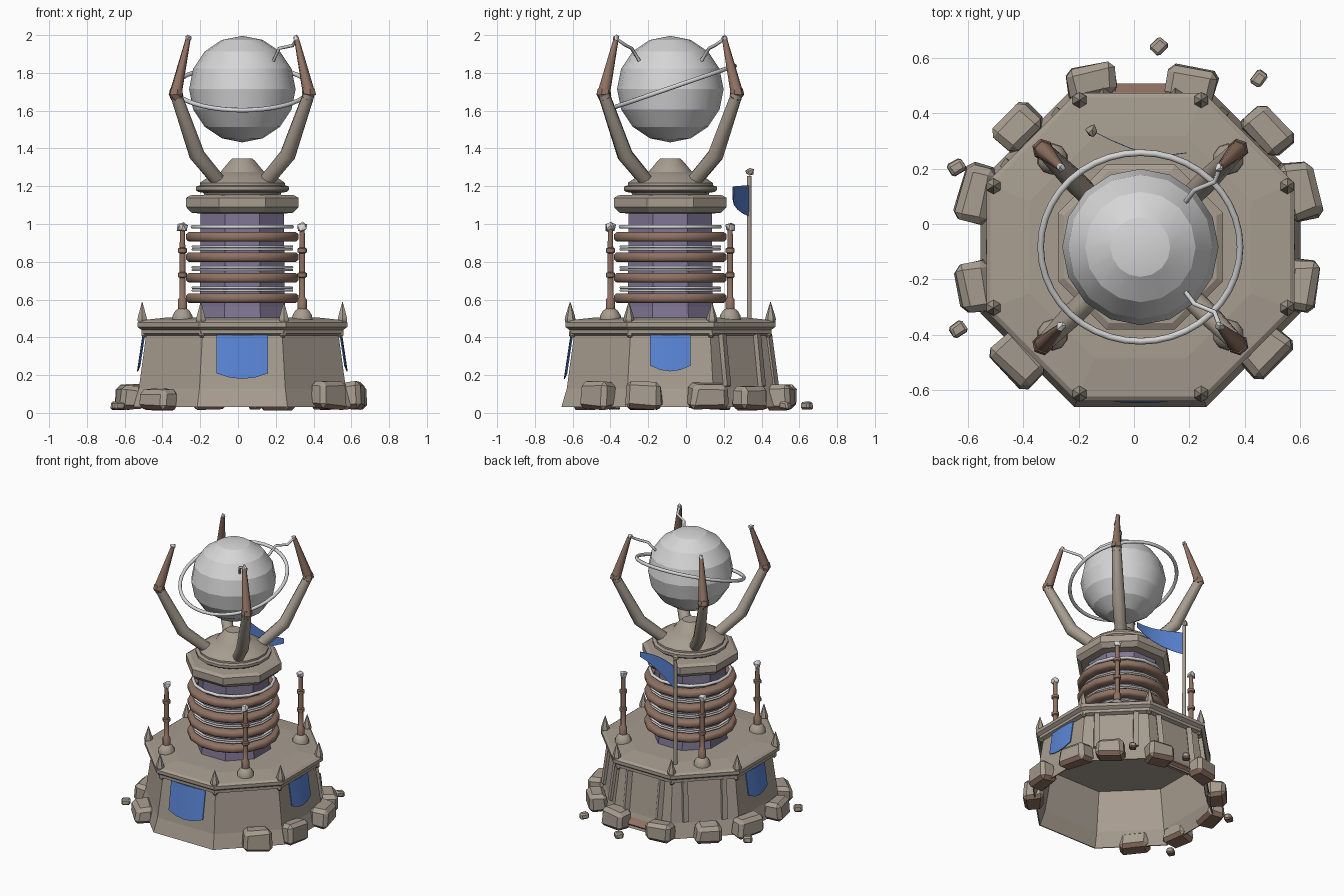
import bpy, bmesh, math, random
from mathutils import Vector, Matrix

if "Cube" in bpy.data.objects:
    bpy.data.objects.remove(bpy.data.objects["Cube"])

random.seed(4)
CX, CY = 0.023, -0.083          # tower axis


def material(name, rgb):
    m = bpy.data.materials.new(name)
    m.diffuse_color = (*rgb, 1)
    m.use_nodes = True
    m.node_tree.nodes["Principled BSDF"].inputs["Base Color"].default_value = m.diffuse_color
    return m


STONE = material("stone", (0.39, 0.338, 0.28))
BROWN = material("copper_brown", (0.28, 0.17, 0.125))
PURPLE = material("purple_wall", (0.215, 0.185, 0.295))
SILVER = material("silver", (0.67, 0.67, 0.67))
BLUE = material("blue_cloth", (0.10, 0.23, 0.66))


def finish(name, bm, mat, smooth=None):
    bmesh.ops.recalc_face_normals(bm, faces=bm.faces)
    me = bpy.data.meshes.new(name)
    bm.to_mesh(me)
    bm.free()
    ob = bpy.data.objects.new(name, me)
    bpy.context.collection.objects.link(ob)
    for m in (mat if isinstance(mat, list) else [mat]):
        me.materials.append(m)
    if smooth:
        bpy.ops.object.select_all(action='DESELECT')
        ob.select_set(True)
        bpy.context.view_layer.objects.active = ob
        bpy.ops.object.shade_smooth_by_angle(angle=math.radians(smooth))
    return ob


def bridge(bm, rings, closed=False, caps=True):
    n = len(rings[0])
    pairs = list(zip(rings, rings[1:])) + ([(rings[-1], rings[0])] if closed else [])
    for a, b in pairs:
        for i in range(n):
            j = (i + 1) % n
            bm.faces.new((a[i], a[j], b[j], b[i]))
    if caps and not closed:
        bm.faces.new(rings[0][::-1])
        bm.faces.new(rings[-1])


def lathe(name, profile, n, mat, at=(CX, CY), closed=False, smooth=None):
    """Profile of (apothem, z) turned round a vertical axis, flat side to the front."""
    bm = bmesh.new()
    k = 1 / math.cos(math.pi / n)
    rings = [[bm.verts.new((at[0] + r * k * math.cos((i + .5) * math.tau / n),
                            at[1] + r * k * math.sin((i + .5) * math.tau / n), z))
              for i in range(n)] for r, z in profile]
    bridge(bm, rings, closed)
    return finish(name, bm, mat, smooth)


def limb(name, pts, radii, n, mat, loop=False, smooth=None):
    """Tapered tube through points."""
    bm = bmesh.new()
    pts = [Vector(p) for p in pts]
    m, rings = len(pts), []
    for k, p in enumerate(pts):
        nxt = pts[(k + 1) % m] if loop else pts[min(k + 1, m - 1)]
        prv = pts[k - 1] if loop else pts[max(k - 1, 0)]
        t = (nxt - prv).normalized()
        u = t.cross(Vector((.13, .07, 1)) if abs(t.z) < .95 else Vector((1, .2, 0))).normalized()
        v = t.cross(u)
        rings.append([bm.verts.new(p + radii[k] * (math.cos(a) * u + math.sin(a) * v))
                      for a in (i * math.tau / n for i in range(n))])
    bridge(bm, rings, loop)
    return finish(name, bm, mat, smooth)


def chunk(name, loc, size, turn, bevel, mats):
    """Irregular bevelled rock with earthy underside."""
    bm = bmesh.new()
    bmesh.ops.create_cube(bm, size=1)
    for v in bm.verts:
        f = 0.9 if v.co.z > 0 else 1
        v.co = Vector(c * s * f * random.uniform(.82, 1.1) for c, s in zip(v.co, size))
    bmesh.ops.bevel(bm, geom=bm.edges[:], offset=bevel, segments=1, affect='EDGES')
    bmesh.ops.transform(bm, matrix=Matrix.Translation(loc) @ Matrix.Rotation(turn, 4, 'Z'),
                        verts=bm.verts)
    bmesh.ops.recalc_face_normals(bm, faces=bm.faces)
    bm.normal_update()
    for f in bm.faces:
        f.material_index = int(f.normal.z < -.6)
    finish(name, bm, mats)


def nub(name, loc, r, mat):
    bm = bmesh.new()
    bmesh.ops.create_icosphere(bm, subdivisions=1, radius=r, matrix=Matrix.Translation(loc))
    for v in bm.verts:
        v.co += Vector(random.uniform(-.25, .25) * r for _ in range(3))
    finish(name, bm, mat)


# hollow octagonal base, open underneath, with rim and terrace
lathe("base", [(.577, .03), (.548, .13), (.51, .41), (.535, .42), (.535, .44), (.556, .455),
               (.556, .478), (.54, .49), (.40, .505), (.05, .505), (.05, .42), (.49, .41),
               (.535, .13), (.57, .03)], 8, STONE, closed=True)

# wall ribs on the three rear faces
for face in (45, 90, 135):
    for s in (-.13, .13):
        a = math.radians(face)
        d, t = Vector((math.cos(a), math.sin(a), 0)), Vector((-math.sin(a), math.cos(a), 0))
        c = Vector((CX, CY, 0)) + t * s
        limb("wall_rib", [c + d * .55 + Vector((0, 0, .14)), c + d * .515 + Vector((0, 0, .415))],
             [.026, .024], 4, STONE)

# rim spikes with knobs under the corners
for i in range(8):
    a = (i + .5) * math.tau / 8
    p = (CX + .574 * math.cos(a), CY + .574 * math.sin(a))
    lathe("rim_spike", [(.02, .47), (.025, .495), (.021, .515), (.001, .588)], 6, STONE, at=p)
    q = (CX + .562 * math.cos(a), CY + .562 * math.sin(a))
    lathe("rim_knob", [(.008, .40), (.015, .41), (.015, .43)], 6, STONE, at=q)

# hanging banners on front and both sides
for turn, w, low in ((0, .137, .18), (90, .107, .22), (-90, .107, .22)):
    bm = bmesh.new()
    R = Matrix.Translation((CX, CY, 0)) @ Matrix.Rotation(math.radians(turn), 4, 'Z')
    rows = []
    for f in (-1, -.5, 0, .5, 1):
        bulge = .008 * (1 - f * f)
        drop = low + .03 * f * f
        rows.append([bm.verts.new(R @ Vector((w * f, -.521 - .15 * (.412 - z) - bulge + o, z)))
                     for z, o in ((.412, 0), (drop, 0), (drop, .006), (.412, .006))])
    bridge(bm, rows)
    finish("banner", bm, BLUE, 40)

# boulders round the foot, mostly facing outwards from the axis
for x, y, w, h in ((-.148, .51, .20, .14), (.205, .50, .20, .15), (.48, .34, .20, .14),
                   (.60, .12, .22, .15), (.60, -.225, .21, .16), (.475, -.46, .20, .16),
                   (-.42, -.49, .20, .12), (-.57, -.225, .19, .14), (-.57, .11, .22, .15),
                   (-.42, .345, .19, .14)):
    a = math.atan2(y - CY, x - CX)
    wall = round(a / (math.pi / 4)) * math.pi / 4
    chunk("boulder", (x, y, .015 + h / 2), (.135, w, h), .75 * a + .25 * wall, .024,
          [STONE, BROWN])
for x, y in ((.09, .64), (.45, .525), (-.64, .205), (-.635, -.38)):
    chunk("loose_stone", (x, y, .04), (.062, .052, .045), x * 9, .009, [STONE, BROWN])

# copper slab at the foot of the rear wall
limb("rear_slab", [(CX - .09, CY + .555, .065), (CX + .09, CY + .555, .065)], [.035, .035], 4, BROWN)

# tower wall and its round rings
lathe("tower_wall", [(.232, .5), (.225, .56), (.22, 1.08)], 8, PURPLE)
for z in (.608, .715, .825, .932):
    lathe("copper_ring", [(.235, z - .022), (.284, z - .025), (.297, z - .014), (.297, z + .014),
                          (.284, z + .025), (.235, z + .022)], 16, BROWN, closed=True, smooth=50)
for z in (.648, .663, .756, .771, .866, .881, .985):
    h = .011 if z > .9 else .007
    lathe("silver_ring", [(.262 + 1.1 * h * math.cos(a), z + h * math.sin(a))
                          for a in (i * math.tau / 6 for i in range(6))],
          16, SILVER, closed=True, smooth=65)

# octagonal cap and domed crown
lathe("tower_cap", [(.22, 1.055), (.27, 1.06), (.298, 1.09), (.298, 1.138), (.275, 1.152),
                    (.2, 1.155)], 8, STONE)
lathe("crown", [(.20, 1.14), (.205, 1.165), (.235, 1.17), (.246, 1.18), (.246, 1.198),
                (.225, 1.205), (.225, 1.218), (.17, 1.255), (.115, 1.275), (.108, 1.285),
                (.066, 1.335), (.052, 1.347)], 16, STONE, smooth=24)

# four arms, four terrace posts
for sx in (-1, 1):
    for sy in (-1, 1):
        def P(d, z, e=None):
            return (CX + sx * d, CY + sy * (d if e is None else e), z)
        limb("arm", [P(.095, 1.19), P(.24, 1.365), P(.353, 1.69)], [.038, .042, .031], 8,
             STONE, smooth=50)
        limb("arm_collar", [P(.345, 1.67), P(.353, 1.69), P(.350, 1.71)],
             [.035, .039, .035], 6, BROWN)
        limb("arm_spike", [P(.353, 1.69), P(.288, 1.975)], [.034, .014], 6, BROWN, smooth=65)
        nub("arm_tip", P(.286, 1.983), .017, SILVER)
        if sx > 0:
            limb("wire", [P(.286, 1.98), P(.268, 1.945, .235), P(.195, 1.93, .205),
                          P(.165, 1.865)], [.009] * 4, 6, SILVER, smooth=65)
        at = P(.317, 0)[:2]
        lathe("post_foot", [(.054, .495), (.052, .515), (.038, .54), (.02, .555)], 10, STONE,
              at=at, smooth=50)
        lathe("post", [(.024, .55), (.024, .60), (.016, .61), (.016, .715), (.024, .72),
                       (.024, .74), (.016, .745), (.016, .845), (.024, .85), (.024, .87),
                       (.015, .875), (.013, .97)], 8, BROWN, at=at, smooth=50)
        nub("post_tip", (*at, .982), .027, SILVER)

# globe, smooth along each band with crisp edges between bands
bm = bmesh.new()
bmesh.ops.create_uvsphere(bm, u_segments=16, v_segments=8, radius=.282,
                          matrix=Matrix.Translation((CX, CY, 1.714)))
for f in bm.faces:
    f.smooth = True
for e in bm.edges:
    e.smooth = abs(e.verts[0].co.z - e.verts[1].co.z) > .005
finish("globe", bm, SILVER)

# tilted orbit ring
tilt = Matrix.Translation((CX, CY, 1.72)) @ Matrix.Rotation(math.radians(19), 4, 'X')
limb("orbit_ring", [tilt @ Vector((.36 * math.cos(a), .36 * math.sin(a), 0))
                    for a in (i * math.tau / 40 for i in range(40))],
     [.012] * 40, 8, SILVER, loop=True, smooth=60)

# flagpole with pennant
FX, FY = -.15, .335
lathe("flagpole", [(.013, .49), (.011, 1.255)], 8, STONE, at=(FX, FY), smooth=50)
nub("flagpole_tip", (FX, FY, 1.275), .024, STONE)
bm = bmesh.new()
rows = []
for t in (0, .2, .4, .6, .8, 1):
    x, y = FX + .34 * t, FY - .088 * math.sin(t * 2.0)
    rows.append([bm.verts.new((x, y + o, z)) for z, o in
                 ((1.205 - .01 * t, 0), (1.04 + .12 * t ** 1.3, 0),
                  (1.04 + .12 * t ** 1.3, .003), (1.205 - .01 * t, .003))])
bridge(bm, rows)
finish("pennant", bm, BLUE, 40)
